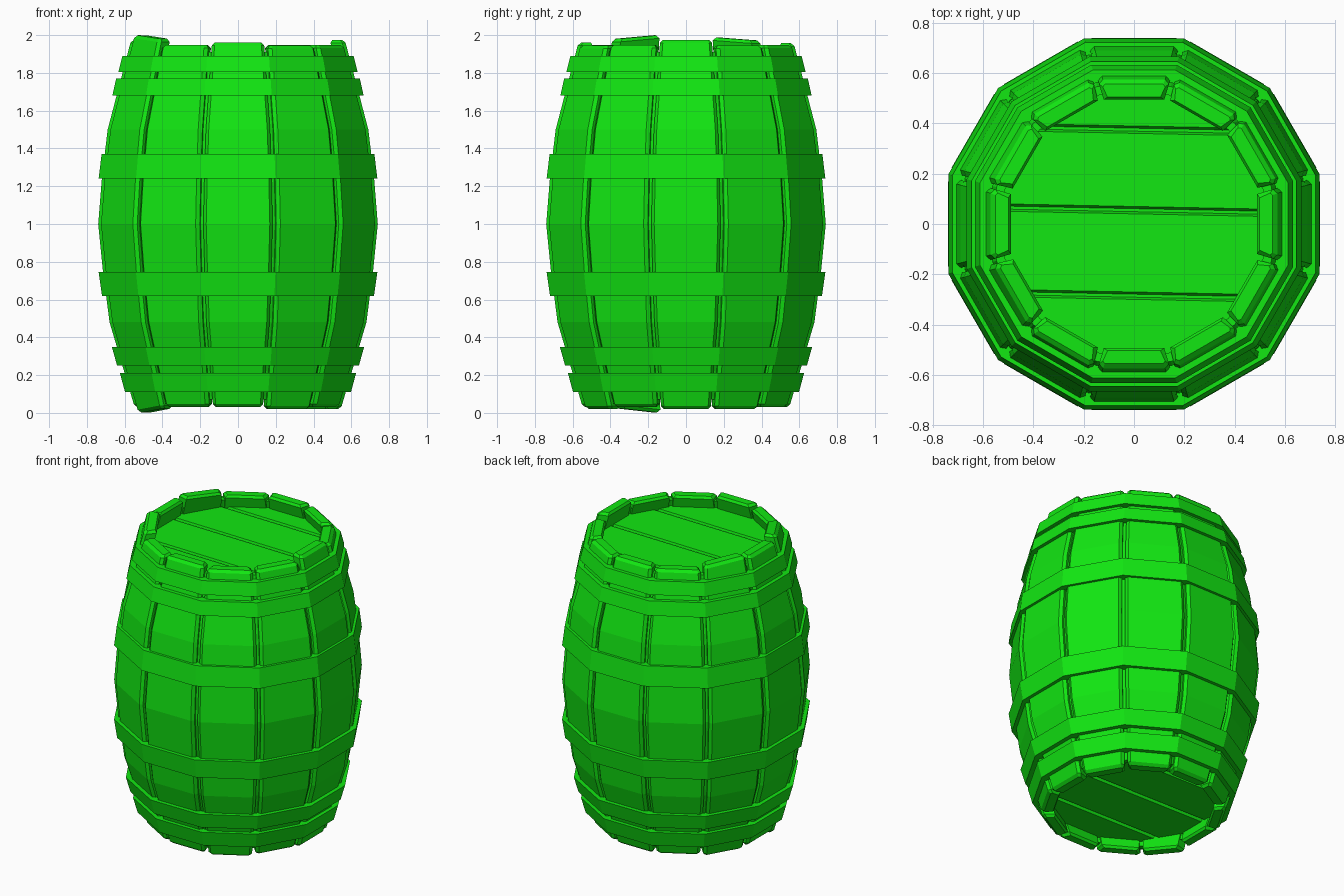
import bpy, bmesh, math
from mathutils import Matrix, Vector

SIDES = 12
T = math.tan(math.pi / SIDES)
STEP = math.tau / SIDES

cube = bpy.data.objects.get("Cube")
if cube:
    bpy.data.objects.remove(cube, do_unlink=True)

green = bpy.data.materials.new("barrel green")
green.use_nodes = True
green.diffuse_color = (0.006, 0.8, 0.006, 1)
green.node_tree.nodes["Principled BSDF"].inputs["Base Color"].default_value = green.diffuse_color


def finish(name, bm):
    bmesh.ops.recalc_face_normals(bm, faces=bm.faces)
    mesh = bpy.data.meshes.new(name)
    bm.to_mesh(mesh)
    bm.free()
    mesh.materials.append(green)
    obj = bpy.data.objects.new(name, mesh)
    bpy.context.collection.objects.link(obj)
    return obj


def loft(bm, rings, closed=False):
    """Skin equal-length point rings, capping the ends unless closed."""
    vs = [[bm.verts.new(p) for p in ring] for ring in rings]
    n = len(vs[0])
    pairs = list(zip(vs, vs[1:])) + ([(vs[-1], vs[0])] if closed else [])
    for a, b in pairs:
        for i in range(n):
            j = (i + 1) % n
            bm.faces.new((a[i], a[j], b[j], b[i]))
    if not closed:
        bm.faces.new(vs[0])
        bm.faces.new(vs[-1])


def polygon(r, z):
    """Twelve-sided ring with flat sides at distance r."""
    c = r / math.cos(STEP / 2)
    return [Vector((c * math.cos((i + .5) * STEP), c * math.sin((i + .5) * STEP), z))
            for i in range(SIDES)]


# Bulging outline of the barrel: height and distance to the flat side
PROFILE = [(0.03, .547), (.48, .68), (.75, .715), (1.0, .74), (1.25, .72), (1.5, .69), (1.95, .572)]


def radius(z):
    for (z0, r0), (z1, r1) in zip(PROFILE, PROFILE[1:]):
        if z <= z1 or z1 == PROFILE[-1][0]:
            return r0 + (r1 - r0) * (z - z0) / (z1 - z0)


def stave_ring(z, tilt=0, shrink=0):
    """Chamfered plank section, x outward and y sideways."""
    r = radius(z)
    inner, edge = r - .08, r - .018
    half = [(inner + shrink, inner * T - .012 - shrink),
            (edge - shrink * .5, edge * T - .01 - shrink),
            (r - shrink, r * T - .03 - shrink * .5)]
    pts = half + [(x, -y) for x, y in reversed(half)]
    return [Vector((x, y, z + tilt * y / (r * T))) for x, y in pts]


# Staves, each with its own uneven ends: bottom, top, bottom tilt, top tilt
ENDS = {0: (.02, 1.975, 0, 0), 1: (.02, 1.945, 0, 0), 3: (.03, 1.957, 0, 0),
        5: (.02, 1.98, 0, .01), 6: (.03, 1.975, 0, 0), 7: (.012, 1.99, .014, -.012),
        9: (.03, 1.96, 0, 0), 10: (.02, 1.945, 0, 0)}
for i in range(SIDES):
    low, high, low_tilt, high_tilt = ENDS.get(i, (.032, 1.948, 0, 0))
    rings = [stave_ring(low, low_tilt, .014), stave_ring(low + .016, low_tilt)]
    rings += [stave_ring(z) for z, r in PROFILE[1:-1]]
    rings += [stave_ring(high - .016, high_tilt), stave_ring(high, high_tilt, .014)]
    bm = bmesh.new()
    loft(bm, rings)
    bm.transform(Matrix.Rotation(i * STEP, 4, "Z"))
    finish(f"stave_{i + 1}", bm)

# Inner wall closing the gaps between staves
bm = bmesh.new()
levels = [.07] + [z for z, r in PROFILE[1:-1]] + [1.91]
loft(bm, [polygon(radius(z) - .035, z) for z in levels]
     + [polygon(radius(z) - .07, z) for z in reversed(levels)], closed=True)
finish("inner_wall", bm)

# Hoops: bottom height, bottom distance, top height, top distance
HOOPS = {"bottom_hoop": (.11, .598, .21, .625), "lower_hoop": (.25, .64, .35, .668),
         "lower_middle_hoop": (.62, .72, .745, .738), "upper_middle_hoop": (1.24, .738, 1.37, .722),
         "upper_hoop": (1.68, .665, 1.77, .645), "top_hoop": (1.805, .633, 1.89, .612)}
for name, (z0, r0, z1, r1) in HOOPS.items():
    bm = bmesh.new()
    loft(bm, [polygon(r0 - .05, z0), polygon(r0, z0), polygon(r1, z1), polygon(r1 - .05, z1)],
         closed=True)
    finish(name, bm)

# Planked lids over a backing disc, inset at both ends
CUTS = [-.6, -.285, .055, .375, .6]
for end, z, side in (("top", 1.865, 1), ("bottom", .11, -1)):
    bm = bmesh.new()
    loft(bm, [polygon(.53, z - side * .07), polygon(.53, z - side * .025)])
    finish(end + "_lid_backing", bm)
    for k, (y0, y1) in enumerate(zip(CUTS, CUTS[1:])):
        bm = bmesh.new()
        loft(bm, [polygon(.53, z - side * .05), polygon(.53, z)])
        for y, d in ((y0 + .006, -1), (y1 - .006, 1)):
            # Slanted cuts give each plank chamfered long edges
            bmesh.ops.bisect_plane(bm, geom=bm.verts[:] + bm.edges[:] + bm.faces[:],
                                   plane_co=(0, y, z - side * .025),
                                   plane_no=(d * .02, d, side * .35), clear_outer=True)
            bmesh.ops.holes_fill(bm, edges=[e for e in bm.edges if e.is_boundary])
        finish(f"{end}_lid_plank_{k + 1}", bm)
